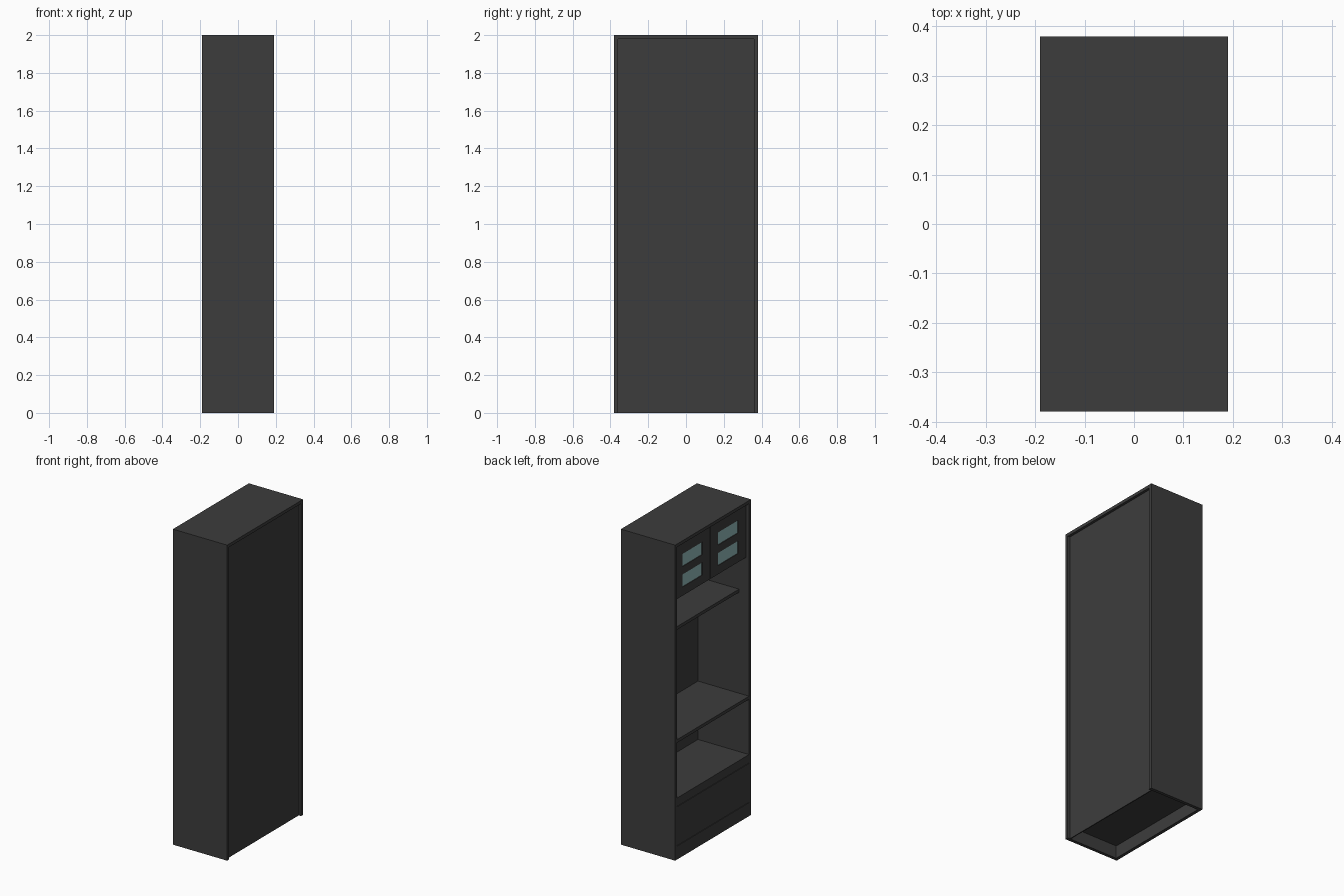
import bpy

default = bpy.data.objects.get("Cube")
if default:
    bpy.data.objects.remove(default, do_unlink=True)


def make_material(name, color):
    mat = bpy.data.materials.new(name)
    mat.use_nodes = True
    mat.diffuse_color = color
    mat.node_tree.nodes["Principled BSDF"].inputs["Base Color"].default_value = color
    return mat


charcoal = make_material("charcoal", (0.046, 0.046, 0.046, 1))
glass = make_material("pale teal glass", (0.29, 0.49, 0.49, 1))


def board(name, xs, ys, zs, mat=charcoal):
    """Axis-aligned board between the given limits."""
    bpy.ops.mesh.primitive_cube_add(size=1, location=[sum(r) / 2 for r in (xs, ys, zs)])
    obj = bpy.context.object
    obj.name = name
    obj.scale = [r[1] - r[0] for r in (xs, ys, zs)]
    bpy.ops.object.transform_apply(location=False, rotation=False, scale=True)
    obj.data.materials.append(mat)
    return obj


DEPTH, WIDTH, T = 0.19, 0.38, 0.02
INNER = WIDTH - T
BACK = 0.168
inside = (-INNER, INNER)

# Carcass: top, two sides and a recessed back panel
board("top_panel", (-DEPTH, DEPTH), (-WIDTH, WIDTH), (2 - T, 2))
for side, name in ((1, "side_panel_a"), (-1, "side_panel_b")):
    board(name, (-DEPTH, DEPTH), sorted((side * INNER, side * WIDTH)), (0, 2 - T))
board("back_panel", (BACK, BACK + 0.006), inside, (0, 2 - T))

# Shelves: name, open edge, top height
for name, edge, top in (
    ("bottom_board", -DEPTH + T, 0.1),
    ("lower_shelf", -DEPTH, 0.39),
    ("middle_shelf", -DEPTH, 0.76),
    ("short_shelf", -0.12, 1.42),
    ("upper_cabinet_floor", -DEPTH + 2 * T, 1.655),
):
    board(name, (edge, BACK), inside, (top - T, top))

# Base: kick board, drawer front and the rail above it
face = (-DEPTH, -DEPTH + T)
board("kick_board", face, inside, (0, 0.085))
board("drawer_front", face, inside, (0.088, 0.334))
board("drawer_rail", face, inside, (0.337, 0.37))

# Upper doors: stiles, rails and two panes each
door = (-DEPTH + T, -DEPTH + 2 * T)
pane = (door[0] + 0.004, door[1] - 0.008)
for side, label in ((1, "a"), (-1, "b")):
    def span(a, b):
        return sorted((side * a, side * b))
    board(f"door_{label}_inner_stile", door, span(0.001, 0.08), (1.635, 1.98))
    board(f"door_{label}_outer_stile", door, span(0.28, INNER), (1.635, 1.98))
    for part, low, high in (("bottom", 1.635, 1.69), ("middle", 1.77, 1.82), ("top", 1.90, 1.98)):
        board(f"door_{label}_{part}_rail", door, span(0.08, 0.28), (low, high))
    for part, low in (("lower", 1.69), ("upper", 1.82)):
        board(f"door_{label}_{part}_pane", pane, span(0.08, 0.28), (low, low + 0.08), glass)
